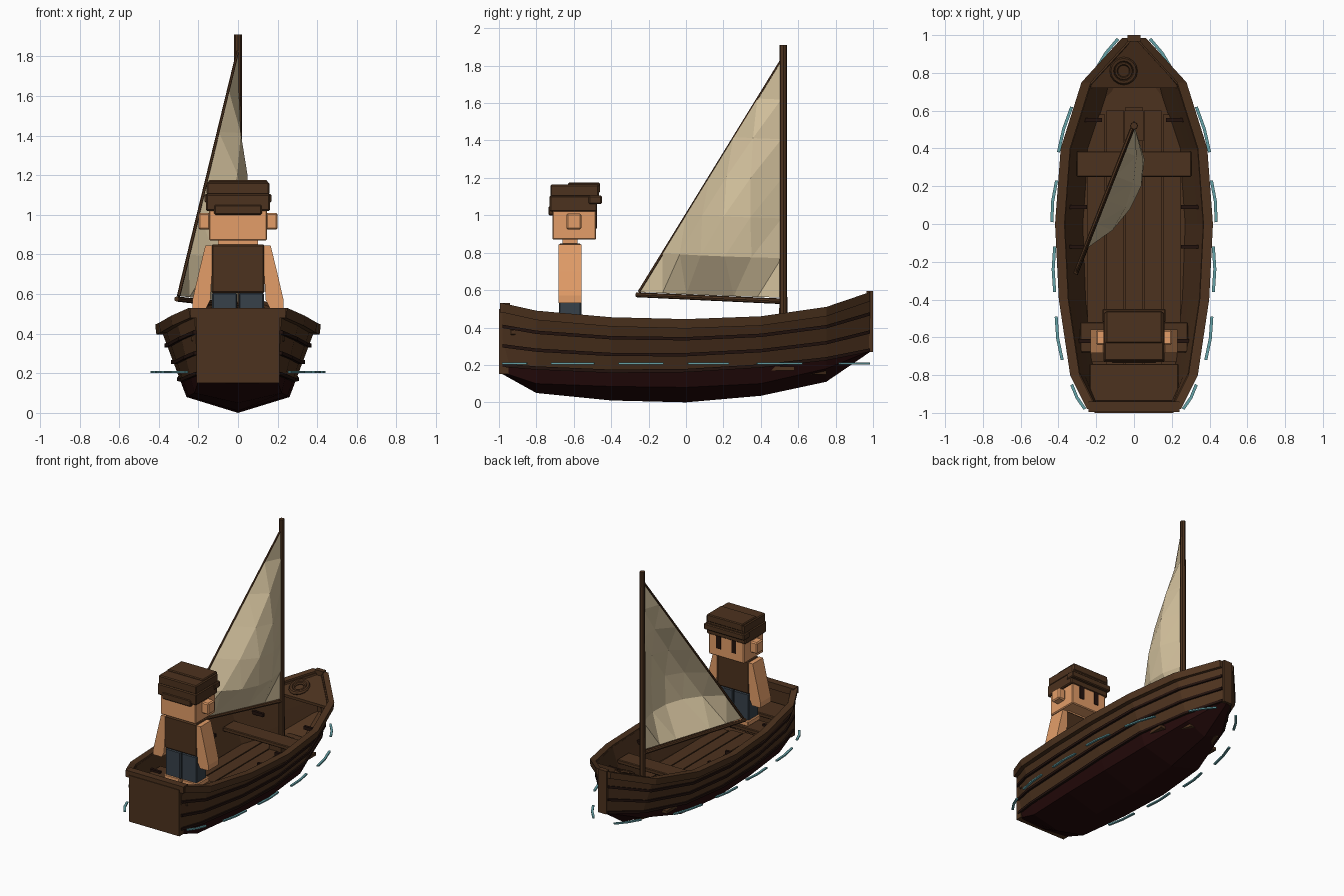
import bpy, bmesh, math
from mathutils import Vector

if "Cube" in bpy.data.objects:
    bpy.data.objects.remove(bpy.data.objects["Cube"])


def material(name, rgb):
    m = bpy.data.materials.new(name)
    m.use_nodes = True
    m.diffuse_color = (*rgb, 1)
    bsdf = m.node_tree.nodes["Principled BSDF"]
    bsdf.inputs["Base Color"].default_value = (*rgb, 1)
    bsdf.inputs["Roughness"].default_value = 0.9
    return m


WOOD = material("brown wood", (0.073, 0.032, 0.013))
DARK = material("dark trim", (0.016, 0.006, 0.004))
RED = material("dark red hull paint", (0.018, 0.003, 0.003))
CANVAS = material("cream canvas", (0.66, 0.54, 0.34))
SKIN = material("skin", (0.77, 0.34, 0.14))
BLUE = material("dark blue cloth", (0.038, 0.052, 0.068))
TEAL = material("teal water", (0.13, 0.36, 0.39))


def finish(name, bm, mats, outward=True):
    if outward:
        bmesh.ops.recalc_face_normals(bm, faces=bm.faces[:])
    mesh = bpy.data.meshes.new(name)
    bm.to_mesh(mesh)
    bm.free()
    for m in mats:
        mesh.materials.append(m)
    obj = bpy.data.objects.new(name, mesh)
    bpy.context.collection.objects.link(obj)
    return obj


def loft(name, rows, mats, closed=True, rule=None):
    """Skin a list of equal-length cross-sections."""
    bm = bmesh.new()
    grid = [[bm.verts.new(p) for p in row] for row in rows]
    n = len(rows[0])
    for a, b in zip(grid, grid[1:]):
        for j in range(n if closed else n - 1):
            k = (j + 1) % n
            f = bm.faces.new((a[j], a[k], b[k], b[j]))
            f.material_index = rule(j) if rule else 0
    if closed:
        bm.faces.new(grid[0])
        bm.faces.new(grid[-1])
    return finish(name, bm, mats, closed)


def box(name, xs, ys, zs, mat, bevel=0.0):
    rows = [[(xs[0], y, zs[0]), (xs[1], y, zs[0]), (xs[1], y, zs[1]), (xs[0], y, zs[1])] for y in ys]
    obj = loft(name, rows, [mat])
    if bevel:
        mod = obj.modifiers.new("soft edges", "BEVEL")
        mod.width, mod.segments = bevel, 1
    return obj


def rod(name, a, b, r0, r1, mat, sides=8):
    a, b = Vector(a), Vector(b)
    bm = bmesh.new()
    bmesh.ops.create_cone(bm, cap_ends=True, segments=sides, radius1=r0, radius2=r1, depth=(b - a).length)
    turn = (b - a).to_track_quat("Z", "Y").to_matrix().to_4x4()
    turn.translation = (a + b) / 2
    bm.transform(turn)
    return finish(name, bm, [mat])


# Hull stations: y, sheer half width, sheer z, chine half width, chine z, keel z
STATIONS = [
    (-0.98, 0.22, 0.51, 0.20, 0.16, 0.15),
    (-0.8, 0.31, 0.47, 0.22, 0.1, 0.05),
    (-0.4, 0.37, 0.435, 0.25, 0.085, 0.01),
    (0, 0.39, 0.425, 0.26, 0.08, 0),
    (0.4, 0.36, 0.44, 0.24, 0.1, 0.035),
    (0.75, 0.25, 0.49, 0.15, 0.18, 0.11),
    (0.985, 0.035, 0.57, 0.03, 0.275, 0.27)]


def side_at(st, z):
    """Half width of the hull side at height z."""
    y, sw, sz, cw, cz, kz = st
    return cw + (sw - cw) * (z - cz) / (sz - cz)


def plank_edge(st, k):
    """Half width and height of plank seam k: 0 is the paint line, 3 the sheer."""
    y = st[0]
    low = max(0.17 + 0.065 * y * y + 0.035 * y, st[4] + 0.005)
    z = low + (st[2] - low) * k / 3
    return side_at(st, z), z


hull_rows = []
for st in STATIONS:
    y = st[0]
    half = [plank_edge(st, k) for k in (3, 2, 1, 0)] + [(st[3], st[4])]
    hull_rows.append([(x, y, z) for x, z in half] + [(0, y, st[5])] + [(-x, y, z) for x, z in reversed(half)])
hull = loft("hull", hull_rows, [RED, WOOD], False, lambda j: 0 if 3 <= j <= 6 else 1)
shell = hull.modifiers.new("planking thickness", "SOLIDIFY")
shell.thickness, shell.offset = 0.025, -1
shell.material_offset = shell.material_offset_rim = 1

# Rails and strakes swept along both sides
for s, side in ((1, "left"), (-1, "right")):
    rail = []
    for st in STATIONS:
        y, w, z = st[:3]
        inner = max(w - 0.022, 0.004)
        rail.append([(s * inner, y, z - 0.03), (s * (w + 0.022), y, z - 0.03),
                     (s * (w + 0.028), y, z + 0.02), (s * inner, y, z + 0.02)])
    loft(side + "_rail", rail, [WOOD])
    for k in range(3):
        rows = []
        for st in STATIONS:
            w, z = plank_edge(st, k)
            rows.append([(s * (w - 0.012), st[0], z - 0.009), (s * (w + 0.013), st[0], z - 0.009),
                         (s * (w + 0.013), st[0], z + 0.009), (s * (w - 0.012), st[0], z + 0.009)])
        loft(f"{side}_strake_{k + 1}", rows, [DARK])
    # Short cleats inside the hull
    for k, (y, x) in enumerate(((0.55, 0.22), (0.09, 0.3), (-0.12, 0.3), (-0.62, 0.26))):
        box(f"{side}_cleat_{k + 1}", sorted((s * (x - 0.05), s * (x + 0.05))),
            (y - 0.01, y + 0.01), (0.36, 0.385), DARK)

# Ends of the boat
box("transom", (-0.21, 0.21), (-1, -0.95), (0.152, 0.5), WOOD)
box("transom_cap", (-0.24, 0.24), (-0.995, -0.94), (0.48, 0.53), WOOD)
box("stem_post", (-0.035, 0.035), (0.965, 1), (0.27, 0.595), WOOD)
loft("foredeck", [[(-w, y, z), (w, y, z), (w, y, z + 0.02), (-w, y, z + 0.02)]
                  for y, w, z in ((0.72, 0.24, 0.46), (0.97, 0.03, 0.54))], [WOOD])

# Interior: floor, planks and benches
floor_rows = []
for st in STATIONS[1:6]:
    low, high = side_at(st, 0.15) - 0.02, side_at(st, 0.18) - 0.02
    floor_rows.append([(-low, st[0], 0.15), (-high, st[0], 0.18), (high, st[0], 0.18), (low, st[0], 0.15)])
loft("floor", floor_rows, [WOOD])
for k in range(-2, 3):
    reach = 0.62 - 0.02 * abs(k)
    box(f"floor_plank_{k + 3}", (k * 0.1 - 0.046, k * 0.1 + 0.046), (-reach - 0.15, reach), (0.17, 0.192), WOOD)
box("mast_bench", (-0.305, 0.305), (0.25, 0.385), (0.33, 0.36), WOOD, 0.005)
box("mast_step", (-0.05, 0.05), (0.44, 0.6), (0.18, 0.24), WOOD)
box("sailor_bench", (-0.285, 0.285), (-0.68, -0.52), (0.34, 0.37), WOOD, 0.005)
box("stern_bench", (-0.235, 0.235), (-0.94, -0.74), (0.36, 0.39), WOOD, 0.005)

# Coil of rope lying on the sloped foredeck
for k, (radius, tube) in enumerate(((0.06, 0.014), (0.04, 0.01))):
    ring = []
    for i in range(17):
        a = math.tau * i / 16
        row = []
        for j in range(6):
            b = math.tau * j / 6
            reach = radius + tube * math.cos(b)
            row.append((-0.055 + math.cos(a) * reach, 0.81 + math.sin(a) * reach,
                        0.517 + 0.32 * math.sin(a) * reach + tube * math.sin(b)))
        ring.append(row)
    loft(f"rope_coil_{k + 1}", ring, [WOOD])

# Mast, boom and sail
peak, tack, clew = Vector((0, 0.51, 1.83)), Vector((0, 0.51, 0.56)), Vector((-0.3, -0.25, 0.59))
rod("mast", (0, 0.52, 0.18), (0, 0.52, 1.91), 0.022, 0.019, WOOD)
rod("boom", (0, 0.52, 0.54), (-0.31, -0.265, 0.575), 0.015, 0.013, WOOD)
rod("leech_spar", clew, peak, 0.009, 0.007, WOOD, 6)

bm = bmesh.new()
N = 6
bulge = Vector((0.93, -0.37, 0))
points = {}
for i in range(N + 1):
    for j in range(N + 1 - i):
        up, aft = i / N, j / N
        fore = 1 - up - aft
        # The foot is laced to the boom; the cloth above it fills with wind
        belly = aft * fore * (0.3 + 3 * up) if i else 0
        points[i, j] = bm.verts.new(peak * up + clew * aft + tack * fore + bulge * belly)
for i in range(N):
    for j in range(N - i):
        bm.faces.new((points[i, j], points[i, j + 1], points[i + 1, j]))
        if i + j < N - 1:
            bm.faces.new((points[i, j + 1], points[i + 1, j + 1], points[i + 1, j]))
sail = finish("sail", bm, [CANVAS])
sail.modifiers.new("cloth thickness", "SOLIDIFY").thickness = 0.005

# Sailor, facing the bow
box("torso", (-0.135, 0.135), (-0.68, -0.56), (0.605, 0.85), WOOD, 0.008)
box("neck", (-0.1, 0.1), (-0.66, -0.58), (0.84, 0.88), SKIN)
box("head", (-0.147, 0.147), (-0.715, -0.48), (0.87, 1.04), SKIN, 0.006)
for s, side in ((1, "left"), (-1, "right")):
    box(side + "_leg", sorted((s * 0.004, s * 0.13)), (-0.68, -0.56), (0.4, 0.605), BLUE, 0.006)
    box(side + "_foot", sorted((s * 0.01, s * 0.14)), (-0.685, -0.54), (0.37, 0.41), SKIN, 0.006)
    box(side + "_ear", sorted((s * 0.14, s * 0.2)), (-0.64, -0.56), (0.925, 1.01), SKIN, 0.008)
    box(side + "_eye", sorted((s * 0.045, s * 0.083)), (-0.483, -0.475), (0.93, 1.025), DARK)
    arm = [[(s * a, -0.682, z), (s * b, -0.682, z), (s * b, -0.558, z), (s * a, -0.558, z)]
           for a, b, z in ((0.13, 0.165, 0.845), (0.132, 0.2, 0.7), (0.14, 0.23, 0.57), (0.16, 0.23, 0.53))]
    loft(side + "_arm", arm, [SKIN])

# Cap
box("cap_band", (-0.162, 0.162), (-0.73, -0.475), (1.02, 1.105), WOOD, 0.007)
box("cap_strap", (-0.12, 0.12), (-0.735, -0.7), (1.0, 1.05), WOOD, 0.006)
box("cap_crown", (-0.158, 0.158), (-0.725, -0.465), (1.1, 1.165), WOOD, 0.007)
box("cap_top", (-0.15, 0.15), (-0.63, -0.46), (1.12, 1.175), WOOD, 0.006)
box("cap_brim", (-0.168, 0.168), (-0.52, -0.45), (1.06, 1.105), WOOD, 0.006)

# Ripples at the waterline: flat strips bowed slightly outward
ripples = (((0.085, 0.98), (0.2, 0.82)), ((0.33, 0.62), (0.4, 0.38)), ((0.41, 0.23), (0.435, 0.01)),
           ((0.42, -0.12), (0.42, -0.36)), ((0.412, -0.49), (0.38, -0.72)), ((0.33, -0.85), (0.26, -0.98)))
for s, side in ((1, "left"), (-1, "right")):
    for k, (a, b) in enumerate(ripples):
        a, b = Vector(a), Vector(b)
        out = Vector((a.y - b.y, b.x - a.x)).normalized()
        rows = []
        for t, bow in ((0, 0), (0.5, 0.008), (1, 0)):
            p = a.lerp(b, t) + out * bow
            p0, p1 = p - out * 0.008, p + out * 0.008
            rows.append([(s * q.x, q.y, z) for q, z in ((p0, 0.202), (p1, 0.202), (p1, 0.212), (p0, 0.212))])
        loft(f"{side}_ripple_{k + 1}", rows, [TEAL])
